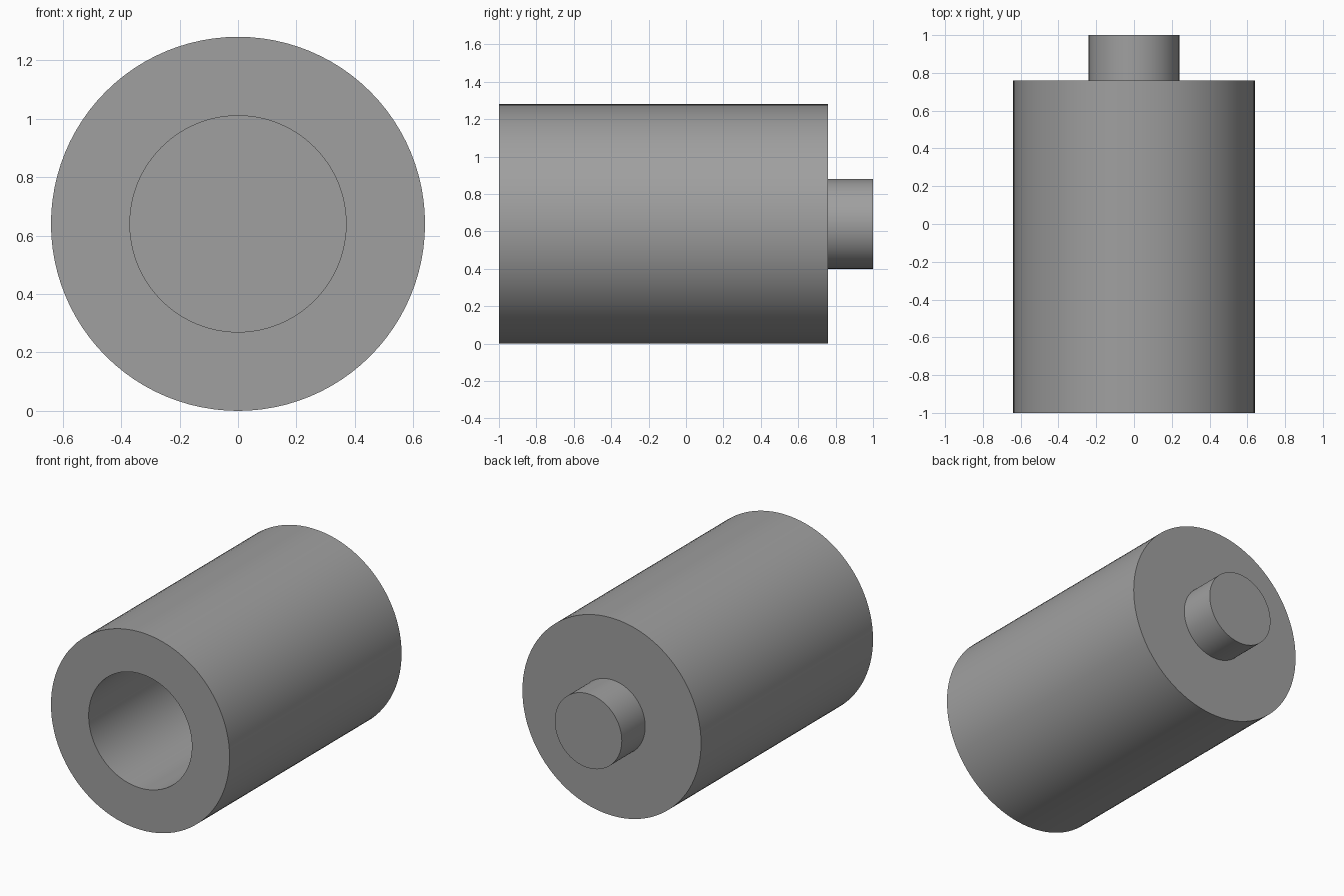
import bpy, bmesh, math

if "Cube" in bpy.data.objects:
    bpy.data.objects.remove(bpy.data.objects["Cube"])

SEGMENTS = 96
AXIS_Z = 0.64

grey = bpy.data.materials.new("plain grey")
grey.diffuse_color = (0.35, 0.35, 0.35, 1.0)
grey.use_nodes = True
grey.node_tree.nodes["Principled BSDF"].inputs["Base Color"].default_value = grey.diffuse_color


def lathe(name, profile):
    """Revolve (radius, y) points around the horizontal y axis."""
    bm = bmesh.new()
    verts = [bm.verts.new((r, y, 0)) for r, y in profile]
    edges = [bm.edges.new(pair) for pair in zip(verts, verts[1:])]
    bmesh.ops.spin(bm, geom=verts + edges, cent=(0, 0, 0), axis=(0, 1, 0),
                   angle=math.tau, steps=SEGMENTS)
    bmesh.ops.remove_doubles(bm, verts=bm.verts, dist=1e-4)
    bmesh.ops.recalc_face_normals(bm, faces=bm.faces)
    mesh = bpy.data.meshes.new(name)
    bm.to_mesh(mesh)
    bm.free()
    mesh.materials.append(grey)
    obj = bpy.data.objects.new(name, mesh)
    obj.location.z = AXIS_Z
    bpy.context.collection.objects.link(obj)
    bpy.context.view_layer.objects.active = obj
    obj.select_set(True)
    bpy.ops.object.shade_smooth_by_angle(angle=math.radians(30))
    obj.select_set(False)
    return obj


# Sleeve with a blind bore in front and a short solid stub at the back
lathe("bored_sleeve_with_stub", [
    (0, 0.5), (0.37, 0.5), (0.37, -1.0), (0.64, -1.0),
    (0.64, 0.76), (0.24, 0.76), (0.24, 1.0), (0, 1.0),
])
